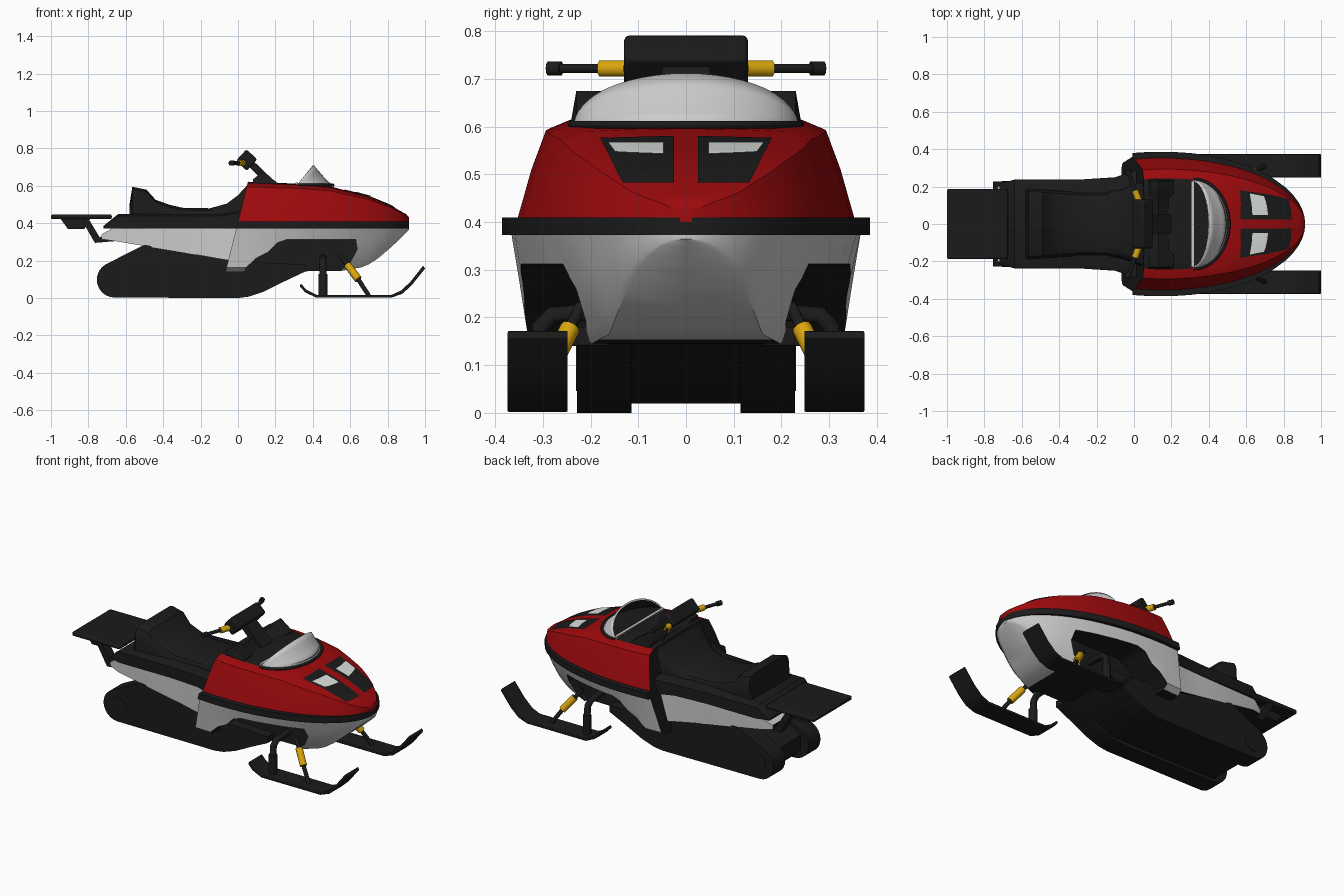
import bpy, bmesh, math
from mathutils import Vector
from mathutils.bvhtree import BVHTree

if "Cube" in bpy.data.objects:
    bpy.data.objects.remove(bpy.data.objects["Cube"])


def material(name, rgb):
    m = bpy.data.materials.new(name)
    m.use_nodes = True
    m.diffuse_color = (*rgb, 1)
    m.node_tree.nodes["Principled BSDF"].inputs["Base Color"].default_value = (*rgb, 1)
    return m


RED = material("red paint", (0.34, 0.003, 0.004))
BLACK = material("black plastic", (0.011, 0.011, 0.011))
SILVER = material("silver", (0.6, 0.6, 0.6))
GOLD = material("gold", (0.7, 0.38, 0.004))
LAMP = material("lamp white", (0.72, 0.76, 0.72))


def make(name, verts, faces, mats, rule=None, bevel=0, closed=True):
    bm = bmesh.new()
    vs = [bm.verts.new(v) for v in verts]
    for f in faces:
        bm.faces.new([vs[i] for i in f])
    if closed:
        bmesh.ops.recalc_face_normals(bm, faces=bm.faces)
    bm.normal_update()
    if rule:
        for f in bm.faces:
            f.material_index = rule(f.calc_center_median(), f.normal)
    me = bpy.data.meshes.new(name)
    bm.to_mesh(me)
    bm.free()
    for m in mats:
        me.materials.append(m)
    ob = bpy.data.objects.new(name, me)
    bpy.context.collection.objects.link(ob)
    if bevel:
        b = ob.modifiers.new("bevel", "BEVEL")
        b.width, b.segments, b.limit_method = bevel, 2, "ANGLE"
    return ob


def loft(name, halves, mats, rule=None):
    # each half section runs over +y and is mirrored into a closed ring
    rings = [h + [(x, -y, z) for x, y, z in reversed(h) if y > 0] for h in halves]
    n, k = len(rings[0]), len(rings)
    faces = [(i * n + j, i * n + (j + 1) % n, (i + 1) * n + (j + 1) % n, (i + 1) * n + j)
             for i in range(k - 1) for j in range(n)]
    faces += [tuple(range(n)), tuple(range((k - 1) * n, k * n))]
    return make(name, sum(rings, []), faces, mats, rule)


def prism(name, pts, y0, y1, mat, bevel=0):
    n = len(pts)
    verts = [(x, y, z) for y in (y0, y1) for x, z in pts]
    faces = [(i, (i + 1) % n, n + (i + 1) % n, n + i) for i in range(n)]
    faces += [tuple(range(n)), tuple(range(n, 2 * n))]
    return make(name, verts, faces, [mat], None, bevel)


def box(name, x0, x1, w, z0, z1, mat, bevel=0):
    return prism(name, [(x0, z0), (x1, z0), (x1, z1), (x0, z1)], -w, w, mat, bevel)


def tube(name, pts, r, mat):
    cu = bpy.data.curves.new(name, "CURVE")
    cu.dimensions, cu.bevel_depth, cu.bevel_resolution, cu.use_fill_caps = "3D", r, 3, True
    sp = cu.splines.new("POLY")
    sp.points.add(len(pts) - 1)
    for p, co in zip(sp.points, pts):
        p.co = (*co, 1)
    cu.materials.append(mat)
    ob = bpy.data.objects.new(name, cu)
    bpy.context.collection.objects.link(ob)


def interp(table, x):
    for (a, u), (b, v) in zip(table, table[1:]):
        if x <= b:
            return u + (v - u) * max(0, (x - a) / (b - a))
    return table[-1][1]


def width(x):
    # half-width of the cowl outline, an ellipse in plan
    t = abs(x - 0.15) / 0.765
    return 0.387 * math.sqrt(max(0, 1 - t * t))


def lean(x, z):
    # the rear edge of the cowl leans forward going up
    return x + 0.25 * (z - 0.41) * max(0, 1 - x / 0.3)


STATIONS = [0, 0.1, 0.2, 0.31, 0.4, 0.5, 0.55, 0.6, 0.66, 0.7, 0.75, 0.81, 0.85, 0.88, 0.9, 0.91, 0.9145]

# Cowl: red hood, black rub rail, silver belly with cut-out wheel wells
HOOD_TOP = [(0, 0.622), (0.31, 0.612), (0.5, 0.596), (0.55, 0.582), (0.7, 0.543), (0.81, 0.498), (0.9, 0.448), (0.915, 0.43)]
hood_sections = []
for x in STATIONS:
    w, zt = width(x), interp(HOOD_TOP, x)
    h = zt - 0.4
    prof = [(0, 0.4), (0.92 * w, 0.4), (0.84 * w, 0.4 + 0.5 * h), (0.76 * w, 0.4 + 0.88 * h),
            (min(0.245, 0.63 * w), zt - 0.006), (0.35 * w, zt - 0.002), (0, zt)]
    hood_sections.append([(lean(x, z), y, z) for y, z in prof])
hood = loft("hood", hood_sections, [RED, BLACK],
            lambda c, n: int(n.x < -0.7 or (n.z > 0.8 and c.x < 0.3 and abs(c.y) < 0.22)))

rail = [(x, width(x)) for x in STATIONS]
outline = rail + [(x, -y) for x, y in reversed(rail)]
n = len(outline)
make("rub_rail", [(lean(x, z), y, z) for z in (0.373, 0.41) for x, y in outline],
     [(i, (i + 1) % n, n + (i + 1) % n, n + i) for i in range(n)] + [tuple(range(n)), tuple(range(n, 2 * n))],
     [BLACK])

BELLY = [(0, 0.14), (0.55, 0.145), (0.68, 0.168), (0.76, 0.22), (0.86, 0.31), (0.915, 0.365)]
belly_sections = []
for x in STATIONS:
    w, zb = width(x), interp(BELLY, x)
    h = 0.38 - zb
    k = interp([(0.1, 0.86), (0.66, 0.62), (0.8, 0.68), (0.9, 0.75)], x)
    prof = [(0, 0.38), (0.95 * w, 0.38), ((0.58 + 0.42 * k) * w * 0.96, zb + 0.55 * h),
            (k * w, zb + 0.1 * h), (0.9 * k * w, zb), (0, zb)]
    belly_sections.append([(lean(x, z), y, z) for y, z in prof])
belly = loft("belly", belly_sections, [SILVER, BLACK],
             lambda c, n: int(n.x < -0.7 or (n.z < -0.9 and c.x < 0.58)))

WELL = [(0.04, 0.1), (0.04, 0.16), (0.1, 0.215), (0.16, 0.245), (0.21, 0.295), (0.26, 0.312),
        (0.63, 0.312), (0.637, 0.26), (0.6, 0.19), (0.55, 0.15), (0.55, 0.1)]
cutters = []
for s in (1, -1):
    c = prism("well_cutter", WELL, s * 0.165, s * 0.5, SILVER)
    c.data.materials.append(BLACK)
    for f in c.data.polygons:
        f.material_index = 1
    c.hide_render = True
    b = belly.modifiers.new("well", "BOOLEAN")
    b.object, b.operation, b.solver = c, "DIFFERENCE", "EXACT"
    cutters.append(c)
bpy.context.view_layer.update()
cut = bpy.data.meshes.new_from_object(belly.evaluated_get(bpy.context.evaluated_depsgraph_get()))
belly.modifiers.clear()
belly.data = cut
for c in cutters:
    bpy.data.objects.remove(c)

# Headlights: thin plates projected from ahead onto the hood
tree = BVHTree.FromPolygons([v.co for v in hood.data.vertices], [p.vertices[:] for p in hood.data.polygons])


def hood_plate(name, side, corners, lift, mat, steps=12):
    a, b, c, d = [Vector(p) for p in corners]
    verts = []
    for i in range(steps + 1):
        for j in range(steps + 1):
            p = a.lerp(b, i / steps).lerp(d.lerp(c, i / steps), j / steps)
            spot, normal = tree.ray_cast(Vector((2, side * p.x, p.y)), Vector((-1, 0, 0)))[:2]
            verts.append(spot + normal * lift)
    m = steps + 1
    faces = [(i * m + j, i * m + j + 1, (i + 1) * m + j + 1, (i + 1) * m + j)[::side]
             for i in range(steps) for j in range(steps)]
    ob = make(name, verts, faces, [mat], closed=False)
    for f in ob.data.polygons:
        if f.normal.z + f.normal.x < 0:
            f.flip()


for s, side in ((1, "left"), (-1, "right")):
    hood_plate(side + "_headlight_frame", s, [(0.18, 0.573), (0.025, 0.577), (0.025, 0.48), (0.132, 0.48)], 0.004, BLACK)
    hood_plate(side + "_headlight_lens", s, [(0.163, 0.56), (0.047, 0.56), (0.047, 0.536), (0.148, 0.54)], 0.008, LAMP)

# Windshield: shell between a wide base arc and a raised top arc
verts, N, M = [], 24, 4
for i in range(N + 1):
    t = math.pi * (i / N - 0.5)
    for j in range(M + 1):
        v = j / M
        verts.append((0.315 + (0.19 - 0.1 * v ** 0.85) * math.cos(t), 0.235 * math.sin(t),
                      0.604 + 0.108 * v * math.cos(t)))
m = M + 1
glass = make("windshield", verts, [(i * m + j, (i + 1) * m + j, (i + 1) * m + j + 1, i * m + j + 1)
             for i in range(N) for j in range(M)], [SILVER, BLACK], closed=False)
sol = glass.modifiers.new("shell", "SOLIDIFY")
sol.thickness, sol.offset, sol.material_offset = 0.01, -1, 1
base = verts[::m]
tube("windshield_trim", [(x + 0.003, y * 1.02, z) for x, y, z in base], 0.008, BLACK)
make("windshield_floor", [(x - 0.01, y * 0.97, 0.616) for x, y, z in base], [tuple(range(N + 1))], [BLACK], closed=False)
box("windshield_sill", 0.308, 0.322, 0.23, 0.6, 0.619, SILVER)

# Rear tunnel, deck, seat and dashboard
REAR = [(-0.73, 0.2, 0.315, 0.34), (-0.66, 0.225, 0.305, 0.38), (-0.3, 0.234, 0.245, 0.38),
        (-0.1, 0.245, 0.21, 0.38), (0.02, 0.27, 0.19, 0.38)]
loft("tunnel_side", [[(x, 0, z), (x, w - 0.002, z), (x, w, top), (x, 0, top)] for x, w, z, top in REAR],
     [SILVER, BLACK], lambda c, n: int(n.z < -0.7 or n.x < -0.7))
DECK = [(-0.72, 0.215, 0.385), (-0.64, 0.237, 0.45), (-0.3, 0.237, 0.45), (-0.1, 0.25, 0.45), (0.04, 0.3, 0.47)]
loft("deck", [[(x, 0, 0.372), (x, w, 0.372), (x, w, z - 0.01), (x, w - 0.025, z), (x, 0, z)] for x, w, z in DECK], [BLACK])
SEAT = [(-0.58, 0.18, 0.5), (-0.565, 0.19, 0.595), (-0.49, 0.185, 0.58), (-0.44, 0.18, 0.525), (-0.37, 0.175, 0.5),
        (-0.3, 0.17, 0.483), (-0.15, 0.17, 0.48), (-0.06, 0.185, 0.505), (0, 0.21, 0.55), (0.06, 0.235, 0.615), (0.14, 0.24, 0.63)]
loft("seat", [[(x, 0, 0.43), (x, w, 0.43), (x, w, z - 0.04), (x, w - 0.015, z - 0.012), (x, w - 0.045, z), (x, 0, z)]
              for x, w, z in SEAT], [BLACK])
loft("dashboard", [[(x, 0, 0.6), (x, 0.243, 0.6), (x, 0.23, z), (x, 0.17, z), (x, 0.14, z - 0.02), (x, 0, z - 0.02)]
                   for x, z in ((0.08, 0.635), (0.13, 0.675), (0.21, 0.617))], [BLACK])

# Steering
prism("steering_stem", [(0.05, 0.71), (0.08, 0.735), (0.2, 0.62), (0.15, 0.61)], -0.05, 0.05, BLACK)
prism("handlebar_pad", [(-0.01, 0.735), (0.045, 0.795), (0.103, 0.742), (0.047, 0.68)], -0.13, 0.13, BLACK, 0.01)
for s in (1, -1):
    tube("handlebar", [(0.03, s * 0.1, 0.722), (0.015, s * 0.15, 0.722), (-0.035, s * 0.285, 0.722)], 0.01, BLACK)
    tube("handlebar_clamp", [(0.025, s * 0.125, 0.722), (0.005, s * 0.18, 0.722)], 0.018, GOLD)
    tube("grip_end", [(-0.027, s * 0.262, 0.722), (-0.037, s * 0.289, 0.722)], 0.015, BLACK)

# Rear rack
box("rack_plate", -1.0, -0.675, 0.187, 0.422, 0.447, BLACK, 0.008)
prism("rack_lamp_box", [(-0.95, 0.425), (-0.91, 0.37), (-0.82, 0.37), (-0.79, 0.425)], -0.12, 0.12, BLACK)
for s in (1, -1):
    prism("rack_bracket", [(-0.84, 0.425), (-0.8, 0.425), (-0.74, 0.325), (-0.65, 0.33), (-0.65, 0.305), (-0.765, 0.295)],
          s * 0.12, s * 0.18, BLACK)

# Tracks: twin belts with a recessed centre
arc = [(-0.66 + 0.095 * math.cos(a), 0.098 + 0.095 * math.sin(a))
       for a in [math.radians(120 + 15 * i) for i in range(11)]]
BELT = arc + [(0, 0), (0.06, 0.008), (0.14, 0.035), (0.25, 0.09), (0.36, 0.142), (0.36, 0.18), (0, 0.195), (-0.5, 0.285)]
for s in (1, -1):
    prism("track_belt", BELT, s * 0.114, s * 0.228, BLACK)
    tube("track_wheel", [(-0.65, s * 0.2, 0.098), (-0.65, s * 0.231, 0.098)], 0.055, BLACK)
prism("track_centre", [(-0.7, 0.06), (-0.66, 0.02), (0.06, 0.02), (0.25, 0.1), (0.34, 0.15), (0.34, 0.18),
                       (0, 0.2), (-0.5, 0.28), (-0.7, 0.15)], -0.115, 0.115, BLACK)

# Skis and front suspension
SKI = [(0.33, 0.062), (0.36, 0.03), (0.42, 0.002), (0.82, 0.002), (0.88, 0.024), (0.93, 0.07), (1.0, 0.158)]
for s in (1, -1):
    prism("ski", SKI + [(x - 0.01 * (x > 0.85) + 0.006 * (x < 0.4), z + 0.015) for x, z in reversed(SKI)],
          s * 0.248, s * 0.374, BLACK, 0.003)
    tube("ski_spindle", [(0.455, s * 0.31, 0.01), (0.455, s * 0.31, 0.13)], 0.024, BLACK)
    tube("ski_arm", [(0.455, s * 0.31, 0.12), (0.455, s * 0.305, 0.18), (0.455, s * 0.28, 0.205), (0.455, s * 0.15, 0.215)], 0.019, BLACK)
    tube("shock_rod", [(0.545, s * 0.22, 0.225), (0.585, s * 0.243, 0.178), (0.643, s * 0.282, 0.1), (0.7, s * 0.31, 0.012)], 0.012, BLACK)
    tube("shock_spring", [(0.585, s * 0.243, 0.178), (0.643, s * 0.282, 0.1)], 0.021, GOLD)

# Smooth shading with sharp edges kept
bpy.ops.object.select_all(action="DESELECT")
for ob in bpy.context.collection.objects:
    if ob.type == "MESH":
        ob.select_set(True)
        bpy.context.view_layer.objects.active = ob
bpy.ops.object.shade_smooth_by_angle(angle=math.radians(32))
